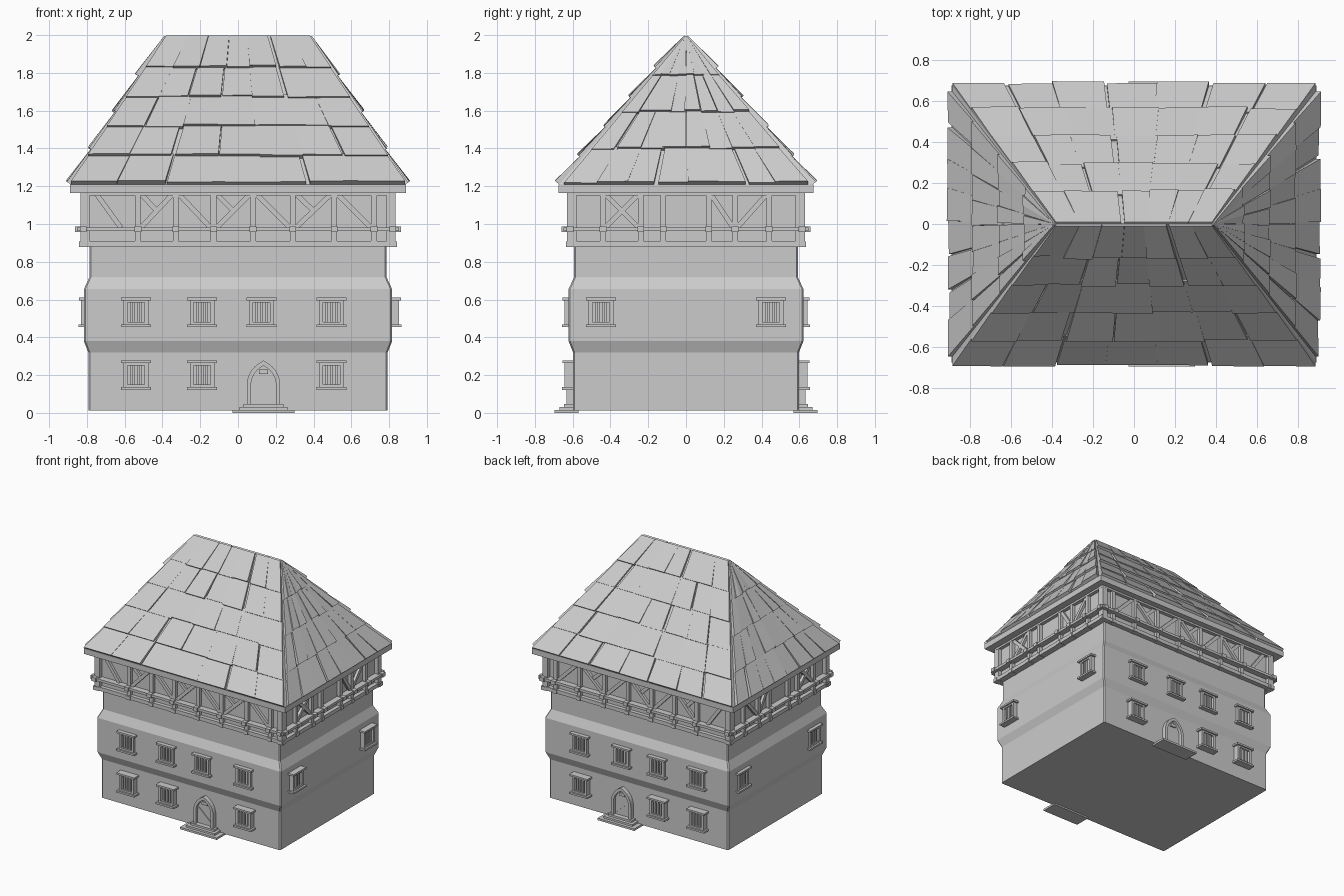
import bpy, bmesh, random
from math import cos, pi, sin
from mathutils import Matrix, Vector

random.seed(4)
if "Cube" in bpy.data.objects:
    bpy.data.objects.remove(bpy.data.objects["Cube"])

stone = bpy.data.materials.new("plain grey")
stone.use_nodes = True
grey = (0.6, 0.6, 0.6, 1)
stone.diffuse_color = grey
stone.node_tree.nodes["Principled BSDF"].inputs["Base Color"].default_value = grey


def finish(name, bm):
    bmesh.ops.recalc_face_normals(bm, faces=bm.faces)
    mesh = bpy.data.meshes.new(name)
    bm.to_mesh(mesh)
    bm.free()
    mesh.materials.append(stone)
    bpy.context.collection.objects.link(bpy.data.objects.new(name, mesh))


def bridge(bm, rings):
    """Closed solid through rings of points."""
    loops = [[bm.verts.new(p) for p in ring] for ring in rings]
    n = len(loops[0])
    for a, b in zip(loops, loops[1:]):
        for i in range(n):
            j = (i + 1) % n
            bm.faces.new((a[i], a[j], b[j], b[i]))
    bm.faces.new(loops[0])
    bm.faces.new(loops[-1])


def prism(bm, frame, pts, v0, v1):
    """Outline in (along, up), pushed outward from v0 to v1."""
    bridge(bm, [[frame @ Vector((u, v, w)) for u, w in pts] for v in (v0, v1)])


def box(bm, frame, u0, u1, v0, v1, w0, w1):
    prism(bm, frame, [(u0, w0), (u1, w0), (u1, w1), (u0, w1)], v0, v1)


def brace(bm, frame, a, b, v0, v1, width=0.026):
    a, b = Vector(a), Vector(b)
    d = (b - a).normalized() * width / 2
    s = Vector((-d.y, d.x))
    prism(bm, frame, [a - s, b - s, b + s, a + s], v0, v1)


def side_frame(axis, sign):
    """Axes: along the wall, outward, up."""
    m = Matrix.Identity(4)
    if axis == "y":
        m.col[1] = (0, sign, 0, 0)
    else:
        m.col[0] = (0, 1, 0, 0)
        m.col[1] = (sign, 0, 0, 0)
    return m


FRONT, BACK = side_frame("y", -1), side_frame("y", 1)
LEFT, RIGHT = side_frame("x", 1), side_frame("x", -1)


def ring(hx, hy, z, c=0.0):
    if not c:
        return [(-hx, -hy, z), (hx, -hy, z), (hx, hy, z), (-hx, hy, z)]
    return [(-hx + c, -hy, z), (hx - c, -hy, z), (hx, -hy + c, z), (hx, hy - c, z),
            (hx - c, hy, z), (-hx + c, hy, z), (-hx, hy - c, z), (-hx, -hy + c, z)]


# Masonry walls with a bulging middle storey
bm = bmesh.new()
profile = [(0, 0.012), (0, 0.32), (0.024, 0.38), (0.024, 0.655), (-0.006, 0.72), (-0.006, 0.89)]
bridge(bm, [ring(0.792 + d, 0.598 + d, z, 0.008) for d, z in profile])
finish("masonry_walls", bm)

# Plastered upper storey
bm = bmesh.new()
bridge(bm, [ring(0.805, 0.60, z) for z in (0.882, 1.18)])
finish("upper_storey", bm)

# Timber framing: rails, posts, braces and joist ends
bm = bmesh.new()
long_posts = [-0.53, -0.33, -0.13, 0.08, 0.29, 0.51, 0.72]
short_posts = [-0.44, -0.24, -0.12, 0.12, 0.26, 0.44]
long_bays = [(-0.75, -0.62, 1)] + [(a + 0.015, b - 0.015, 1 - 2 * (i % 2 == 0))
             for i, (a, b) in enumerate(zip(long_posts, long_posts[1:]))]
short_bays = [(-0.43, -0.25, 1), (-0.43, -0.25, -1), (0.13, 0.25, 1), (0.27, 0.43, -1)]
LOW, TOP = 0.98, 1.16
for frames, posts, bays, half, out in (
        ((FRONT, BACK), long_posts, long_bays, 0.835, 0.63),
        ((LEFT, RIGHT), short_posts, short_bays, 0.63, 0.835)):
    wall = out - 0.05
    for f in frames:
        box(bm, f, -half, half, wall, out, 0.88, 0.91)
        box(bm, f, -half - 0.018, half + 0.018, wall, out + 0.018, 0.962, 0.982)
        box(bm, f, -half, half, wall, out - 0.002, 1.15, 1.175)
        for u in posts + [half - 0.016, -half + 0.016]:
            box(bm, f, u - 0.015, u + 0.015, wall, out - 0.004, 0.89, 1.17)
            box(bm, f, u - 0.018, u + 0.018, wall, out + 0.028, 0.957, 0.987)
            box(bm, f, u - 0.018, u + 0.018, wall, out + 0.006, 0.878, 0.907)
        for a, b, way in bays:
            ends = ((a, TOP), (b, LOW)) if way > 0 else ((a, LOW), (b, TOP))
            brace(bm, f, *ends, wall, out - 0.01)
            if way < 0 and half > 0.7:
                mid = ((a + b) / 2, (LOW + TOP) / 2)
                brace(bm, f, (a, TOP), mid, wall, out - 0.014)
finish("timber_frame", bm)


# Barred windows
def window(bm, f, u, z, out):
    back = out - 0.07
    for s in (-1, 1):
        box(bm, f, u + s * 0.065, u + s * 0.045, back, out, z - 0.07, z + 0.07)
    box(bm, f, u - 0.065, u + 0.065, back, out, z + 0.052, z + 0.066)
    box(bm, f, u - 0.08, u + 0.08, back, out + 0.012, z + 0.064, z + 0.078)
    box(bm, f, u - 0.065, u + 0.065, back, out, z - 0.068, z - 0.05)
    box(bm, f, u - 0.08, u + 0.08, back, out + 0.014, z - 0.078, z - 0.064)
    for k in (-1, 0, 1):
        box(bm, f, u + k * 0.025 - 0.007, u + k * 0.025 + 0.007, back, out - 0.008,
            z - 0.055, z + 0.055)


bm = bmesh.new()
for f in (FRONT, BACK):
    for u in (-0.54, -0.19, 0.125, 0.495):
        window(bm, f, u, 0.532, 0.643)
        if u != 0.125:
            window(bm, f, u, 0.2, 0.643)
for f, out in ((LEFT, 0.852), (RIGHT, 0.83)):
    for u in (-0.45, 0.45):
        window(bm, f, u, 0.532, out)
finish("barred_windows", bm)

# Pointed doorways
DOOR = 0.135


def pointed_arch(half, spring, apex):
    right = [(half, 0.04)]
    for i in range(7):
        t = i / 6 * pi / 3
        right.append((half * (2 * cos(t) - 1), spring + (apex - spring) * sin(t) / sin(pi / 3)))
    left = [(-u, w) for u, w in reversed(right[:-1])]
    return [(DOOR + u, w) for u, w in right + left]


bm = bmesh.new()
outer, inner = pointed_arch(0.088, 0.15, 0.277), pointed_arch(0.066, 0.15, 0.25)
for f in (FRONT, BACK):
    for i in range(len(outer) - 1):
        prism(bm, f, [outer[i], outer[i + 1], inner[i + 1], inner[i]], 0.57, 0.632)
finish("door_frames", bm)

bm = bmesh.new()
for f in (FRONT, BACK):
    prism(bm, f, inner, 0.58, 0.608)
    box(bm, f, DOOR - 0.024, DOOR + 0.024, 0.59, 0.618, 0.205, 0.23)
    brace(bm, f, (DOOR - 0.055, 0.17), (DOOR + 0.055, 0.07), 0.59, 0.614, 0.012)
finish("doors", bm)

# Doorsteps
bm = bmesh.new()
for f in (FRONT, BACK):
    for k, (half, out) in enumerate(((0.163, 0.695), (0.128, 0.67), (0.105, 0.645))):
        box(bm, f, DOOR - half, DOOR + half, 0.57, out, k * 0.015, k * 0.015 + 0.016)
finish("doorsteps", bm)

# Eaves board and hipped roof core
bm = bmesh.new()
bridge(bm, [ring(0.89, 0.675, z) for z in (1.165, 1.21)])
finish("eaves", bm)

EAVE, RIDGE, HX, HY, RX = 1.21, 1.99, 0.885, 0.672, 0.38
bm = bmesh.new()
bridge(bm, [ring(HX, HY, EAVE), ring(RX, 0.002, RIDGE)])
finish("roof_core", bm)


# Overlapping roof slabs fanning toward the ridge
def shingle_slope(bm, bl, br, tl, tr, cols, rows):
    bl, br, tl, tr = map(Vector, (bl, br, tl, tr))
    normal = (br - bl).cross(tl - bl).normalized()

    def on_slope(u, v, lift):
        return bl.lerp(br, u).lerp(tl.lerp(tr, u), v) + normal * lift

    for c in range(cols):
        u0, u1 = c / cols, (c + 1) / cols
        for r in range(rows):
            v0 = r / rows - (0.012 + random.uniform(0, 0.012) if r else 0)
            v1 = (r + 1) / rows
            low = random.uniform(0.017, 0.031)
            shift = random.uniform(-0.012, 0.012)
            a = u0 + shift if c else u0
            b = u1 + shift if c < cols - 1 else u1
            quad = [(a, v0, low), (b, v0, low + random.uniform(-0.004, 0.004)),
                    (b, v1, 0.012), (a, v1, 0.012)]
            bridge(bm, [[on_slope(u, v, -0.004) for u, v, _ in quad],
                        [on_slope(u, v, l) for u, v, l in quad]])


bm = bmesh.new()
for s in (-1, 1):
    shingle_slope(bm, (-s * HX, -s * HY, EAVE), (s * HX, -s * HY, EAVE),
                  (-s * RX, 0, RIDGE), (s * RX, 0, RIDGE), 7, 5)
    shingle_slope(bm, (s * HX, -s * HY * 0.96, EAVE), (s * HX, s * HY * 0.96, EAVE),
                  (s * RX, -s * 0.004, RIDGE), (s * RX, s * 0.004, RIDGE), 8, 4)
finish("roof_slabs", bm)
